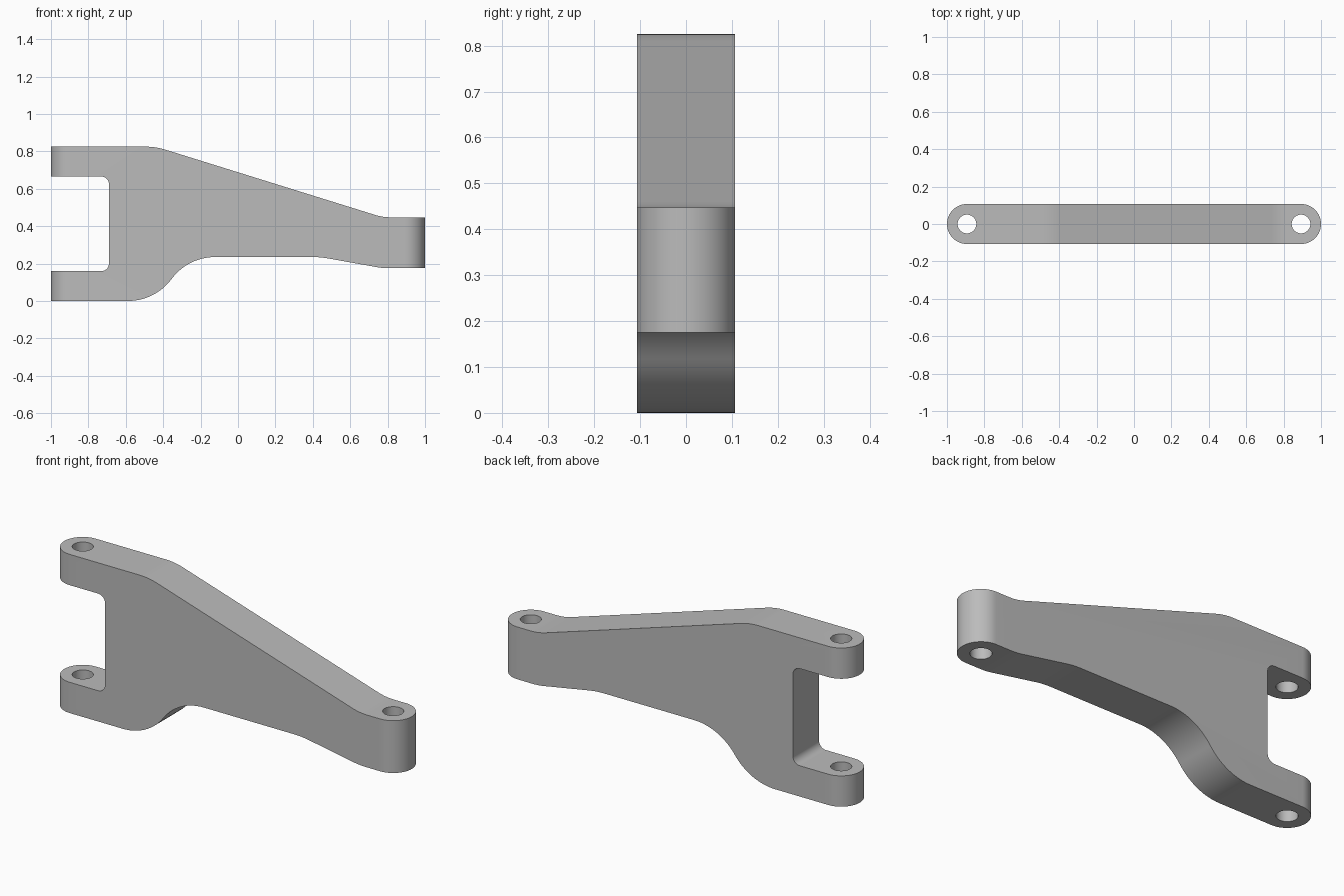
import bpy, bmesh, math
from mathutils import Vector

cube = bpy.data.objects.get("Cube")
if cube:
    bpy.data.objects.remove(cube)

HALF = 0.107          # half thickness and end radius
PIN_X = 1 - HALF      # pin hole centres
PIN_R = 0.05

steel = bpy.data.materials.new("grey_metal")
steel.use_nodes = True
grey = (0.5, 0.5, 0.5, 1)
steel.diffuse_color = grey
steel.node_tree.nodes["Principled BSDF"].inputs["Base Color"].default_value = grey


def fillet(corners, steps=14):
    """Outline of (x, z, radius) corners with each radius rounded by an arc."""
    outline = []
    for i, (x, z, r) in enumerate(corners):
        p = Vector((x, z))
        if r == 0:
            outline.append(p)
            continue
        a = (Vector(corners[i - 1][:2]) - p).normalized()
        b = (Vector(corners[(i + 1) % len(corners)][:2]) - p).normalized()
        half = a.angle(b) / 2
        centre = p + (a + b).normalized() * (r / math.sin(half))
        start = p + a * (r / math.tan(half)) - centre
        end = p + b * (r / math.tan(half)) - centre
        sweep = math.pi - 2 * half
        for k in range(steps + 1):
            t = k / steps
            outline.append(centre + (start * math.sin((1 - t) * sweep)
                                     + end * math.sin(t * sweep)) / math.sin(sweep))
    return outline


def prism(name, points, direction):
    """Extrude a closed outline of 3D points along a direction."""
    bm = bmesh.new()
    face = bm.faces.new([bm.verts.new(p) for p in points])
    ext = bmesh.ops.extrude_face_region(bm, geom=[face])
    moved = [g for g in ext["geom"] if isinstance(g, bmesh.types.BMVert)]
    bmesh.ops.translate(bm, verts=moved, vec=direction)
    bmesh.ops.recalc_face_normals(bm, faces=bm.faces)
    mesh = bpy.data.meshes.new(name)
    bm.to_mesh(mesh)
    bm.free()
    mesh.materials.append(steel)
    obj = bpy.data.objects.new(name, mesh)
    bpy.context.collection.objects.link(obj)
    return obj


def arc(cx, r, start, sweep, steps):
    return [Vector((cx + r * math.cos(start + sweep * k / steps),
                    r * math.sin(start + sweep * k / steps), -0.1))
            for k in range(steps + 1)]


def combine(target, tool, operation):
    tool.hide_render = True
    mod = target.modifiers.new(operation.lower(), "BOOLEAN")
    mod.operation, mod.solver, mod.object = operation, "EXACT", tool
    bpy.context.view_layer.objects.active = target
    bpy.ops.object.modifier_apply(modifier=mod.name)
    bpy.data.objects.remove(tool)


# Side profile: forked left end, sloping web, single lug on the right
side = fillet([
    (-1.1, 0, 0), (-0.443, 0, 0.29), (-0.267, 0.235, 0.29),
    (0.44, 0.235, 0.5), (0.775, 0.175, 0.4), (1.1, 0.175, 0),
    (1.1, 0.447, 0), (0.775, 0.447, 0.3), (-0.44, 0.825, 0.35),
    (-1.1, 0.825, 0), (-1.1, 0.665, 0), (-0.69, 0.665, 0.04),
    (-0.69, 0.16, 0.04), (-1.1, 0.16, 0),
])
arm = prism("lever_arm", [(p.x, -HALF - 0.05, p.y) for p in side],
            (0, 2 * HALF + 0.1, 0))

# Plan outline rounds both ends
up = Vector((0, 0, 1.2))
plan = (arc(PIN_X, HALF, -math.pi / 2, math.pi, 32)
        + arc(-PIN_X, HALF, math.pi / 2, math.pi, 32))
combine(arm, prism("plan_cutter", plan, up), "INTERSECT")

# Vertical pin holes
for sign in (-1, 1):
    hole = arc(sign * PIN_X, PIN_R, 0, 2 * math.pi, 40)[:-1]
    combine(arm, prism("pin_hole_cutter", hole, up), "DIFFERENCE")

bpy.ops.object.select_all(action="DESELECT")
arm.select_set(True)
bpy.context.view_layer.objects.active = arm
bpy.ops.object.shade_smooth_by_angle(angle=math.radians(30))
